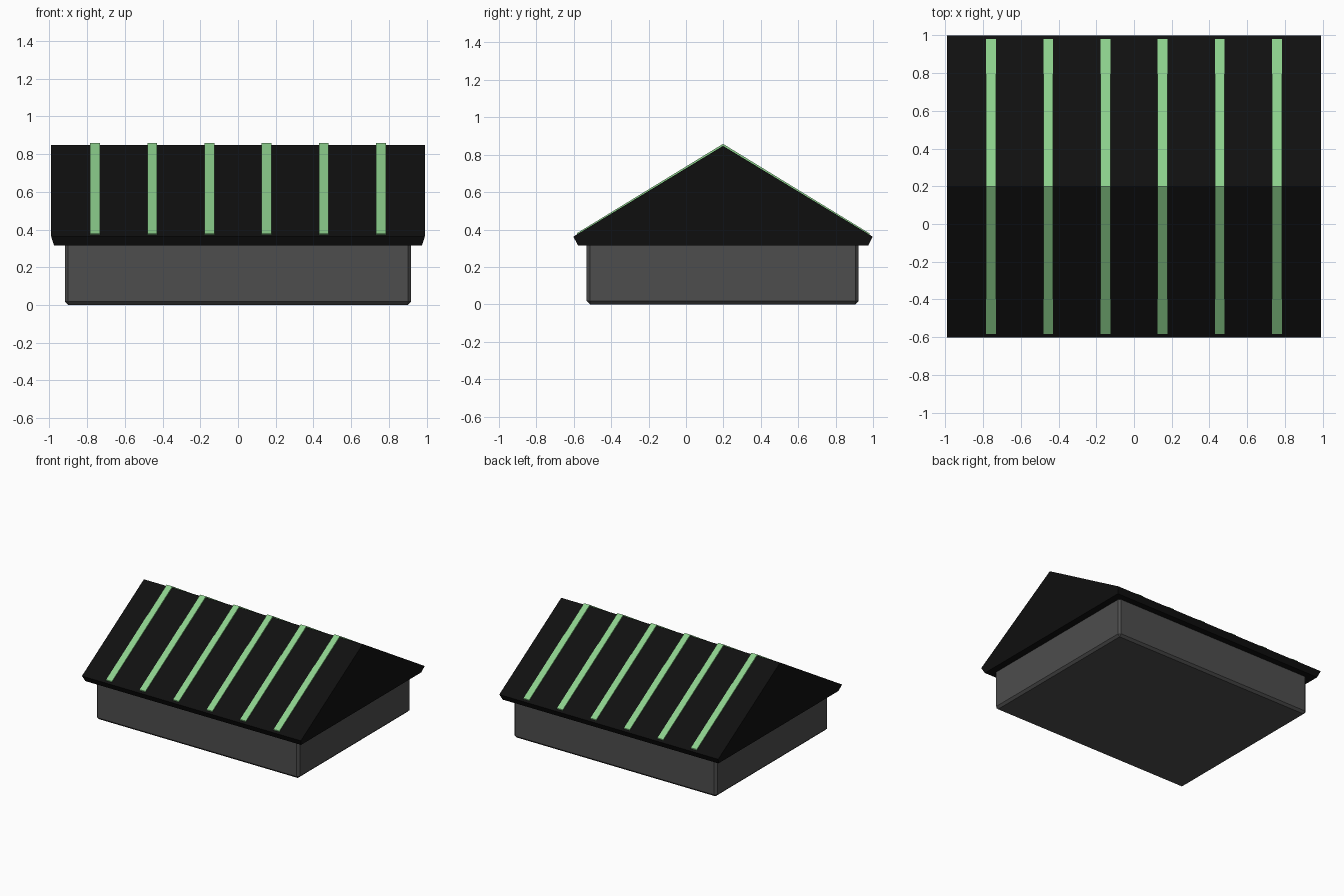
import bpy, bmesh

if "Cube" in bpy.data.objects:
    bpy.data.objects.remove(bpy.data.objects["Cube"])

YC = 0.198                      # building centre along y
RIDGE_Z, EAVE_Z, SOFFIT_Z = 0.847, 0.362, 0.315
HALF_X, HALF_Y = 0.99, 0.80


def material(name, rgb):
    m = bpy.data.materials.new(name)
    m.diffuse_color = (*rgb, 1.0)
    m.use_nodes = True
    m.node_tree.nodes["Principled BSDF"].inputs["Base Color"].default_value = m.diffuse_color
    return m


def finish(name, bm, mat):
    bmesh.ops.recalc_face_normals(bm, faces=bm.faces)
    me = bpy.data.meshes.new(name)
    bm.to_mesh(me)
    bm.free()
    me.materials.append(mat)
    ob = bpy.data.objects.new(name, me)
    bpy.context.collection.objects.link(ob)
    return ob


def extrude_profile(bm, profile, x0, x1):
    """Extrude a closed (y, z) outline along x."""
    face = bm.faces.new([bm.verts.new((x0, y, z)) for y, z in profile])
    ext = bmesh.ops.extrude_face_region(bm, geom=[face])
    verts = [v for v in ext["geom"] if isinstance(v, bmesh.types.BMVert)]
    bmesh.ops.translate(bm, verts=verts, vec=(x1 - x0, 0, 0))


wall_grey = material("wall grey", (0.075, 0.075, 0.075))
roof_black = material("roof black", (0.005, 0.005, 0.005))
batten_green = material("batten green", (0.26, 0.62, 0.26))

# Walls: a chamfered box whose top sits inside the roof
bm = bmesh.new()
bmesh.ops.create_cube(bm, size=1)
bmesh.ops.scale(bm, vec=(1.836, 1.454, 0.34), verts=bm.verts)
bmesh.ops.translate(bm, vec=(0, YC - 0.002, 0.17), verts=bm.verts)
bmesh.ops.bevel(bm, geom=list(bm.edges), offset=0.018, segments=1, affect='EDGES')
finish("walls", bm, wall_grey)

# Gable roof with an eave edge tapering inward to the soffit
bm = bmesh.new()
extrude_profile(bm, [(YC - HALF_Y, SOFFIT_Z), (YC + HALF_Y, SOFFIT_Z),
                     (YC + HALF_Y, EAVE_Z), (YC, RIDGE_Z),
                     (YC - HALF_Y, EAVE_Z)], -HALF_X, HALF_X)
for v in bm.verts:
    if v.co.z < SOFFIT_Z + 0.001:
        v.co.x *= 0.975 / HALF_X
        v.co.y = YC + (v.co.y - YC) * 0.776 / HALF_Y
finish("roof", bm, roof_black)

# Six battens running over the ridge from eave to eave
reach = 0.782
end_z = EAVE_Z + (HALF_Y - reach) * (RIDGE_Z - EAVE_Z) / HALF_Y
for i in range(6):
    x = (i - 2.5) * 0.303
    bm = bmesh.new()
    extrude_profile(bm, [(YC - reach, end_z - 0.004), (YC, RIDGE_Z - 0.004),
                         (YC + reach, end_z - 0.004), (YC + reach, end_z + 0.007),
                         (YC, RIDGE_Z + 0.011), (YC - reach, end_z + 0.007)],
                    x - 0.026, x + 0.026)
    finish(f"roof_batten_{i + 1}", bm, batten_green)
